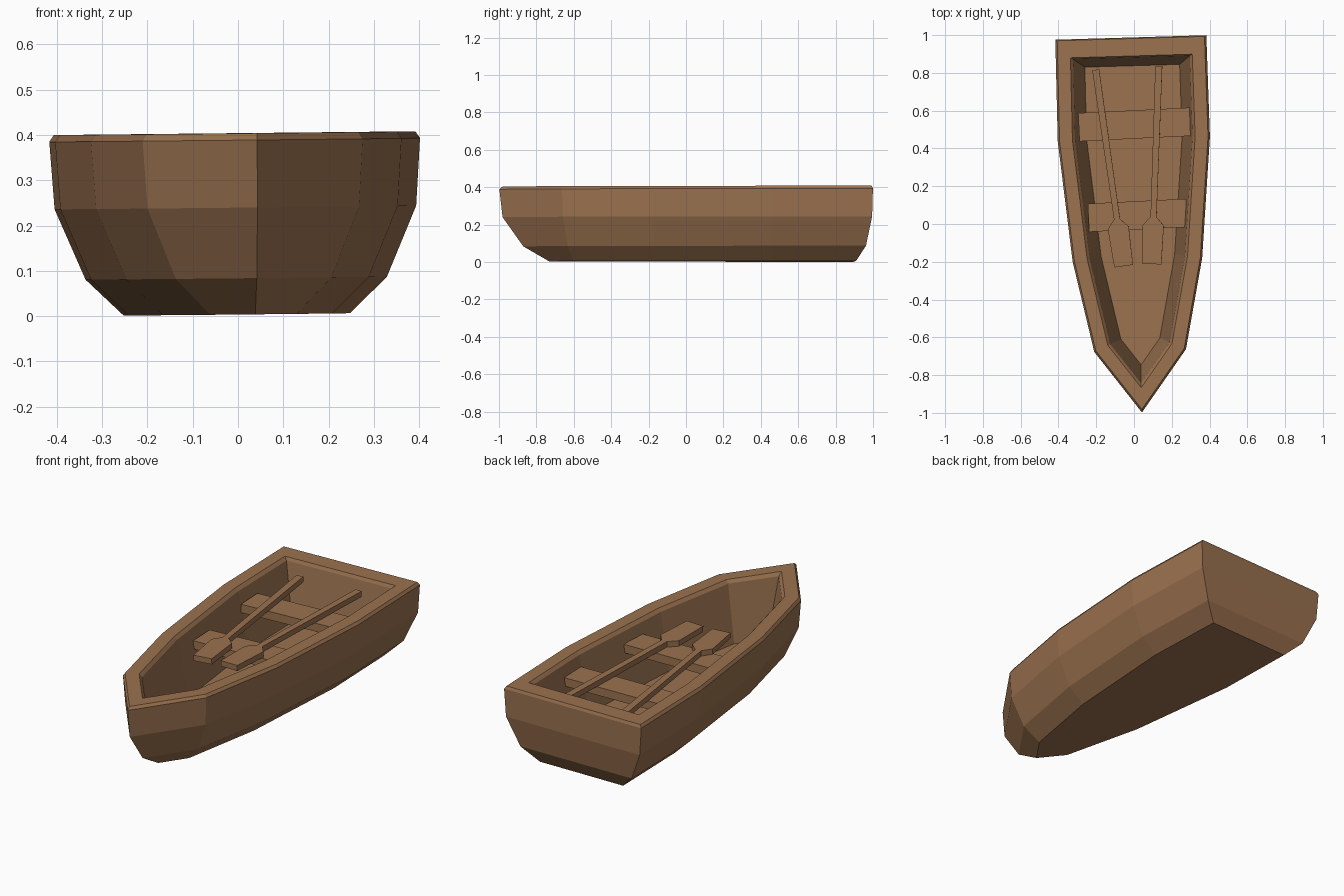
import bpy, bmesh, math
from mathutils import Vector

if "Cube" in bpy.data.objects:
    bpy.data.objects.remove(bpy.data.objects["Cube"])

TILT = math.radians(-0.6)   # the boat leans very slightly

wood = bpy.data.materials.new("wood")
wood.diffuse_color = (0.33, 0.17, 0.08, 1)
wood.use_nodes = True
wood.node_tree.nodes["Principled BSDF"].inputs["Base Color"].default_value = wood.diffuse_color


def loft(name, rings, location, turn):
    """Skin a stack of equal-length closed rings and cap both ends."""
    bm = bmesh.new()
    loops = [[bm.verts.new(p) for p in ring] for ring in rings]
    n = len(rings[0])
    for a, b in zip(loops, loops[1:]):
        for i in range(n):
            j = (i + 1) % n
            bm.faces.new((a[i], a[j], b[j], b[i]))
    bm.faces.new(loops[0])
    bm.faces.new(loops[-1])
    bmesh.ops.recalc_face_normals(bm, faces=bm.faces)
    mesh = bpy.data.meshes.new(name)
    bm.to_mesh(mesh)
    bm.free()
    mesh.materials.append(wood)
    obj = bpy.data.objects.new(name, mesh)
    obj.location = location
    obj.rotation_euler = (0, TILT, math.radians(turn))
    bpy.context.collection.objects.link(obj)
    return obj


def inset(points, dists):
    """Mitred inset of a counter-clockwise outline; dists[i] moves edge i."""
    lines = []
    for i, p in enumerate(points):
        d = (points[(i + 1) % len(points)] - p).normalized()
        lines.append((p + Vector((-d.y, d.x)) * dists[i], d))
    result = []
    for i in range(len(points)):
        (p, d), (q, e) = lines[i - 1], lines[i]
        t = (q - p).cross(e) / d.cross(e)
        result.append(p + d * t)
    return result


# Hull: plan outline, half of it mirrored
half = [(0.243, -0.67), (0.343, -0.19), (0.403, 0.45), (0.40, 0.988)]
outline = [Vector((0, -0.998))] + [Vector(p) for p in half]
outline += [Vector((-x, y)) for x, y in reversed(half)]

# Section: side inset, stern inset, height; outside bottom, over the rim, to the floor
section = [(0.158, 0.085, 0.002), (0.076, 0.035, 0.082), (0.010, 0.004, 0.238),
           (0.0, 0.0, 0.387), (0.010, 0.006, 0.402), (0.078, 0.098, 0.402),
           (0.092, 0.106, 0.385), (0.150, 0.150, 0.085)]
rings = []
for side, stern, z in section:
    dists = [side] * 9
    dists[4] = stern
    rings.append([(p.x, p.y, z) for p in inset(outline, dists)])
loft("hull", rings, (0.0165, 0, 0.002), 1.7)

# Seats: planks across the hull
for name, x, y, hw in (("rear_seat", 0.006, 0.527, 0.295),
                       ("front_seat", 0.022, 0.046, 0.26)):
    plank = [(-hw, -0.075), (hw, -0.075), (hw, 0.075), (-hw, 0.075)]
    loft(name, [[(px, py, z) for px, py in plank] for z in (0.28, 0.325)],
         (x, y, 0.002), 2.8)

# Oars: handle end at the local origin, blade towards -y, resting on the seats
oar_half = [(0.0185, 0), (0.016, -0.80), (0.056, -0.845), (0.050, -1.05)]
oar = [(-x, y) for x, y in oar_half] + list(reversed(oar_half))
for name, x, y, turn in (("left_oar", -0.199, 0.817, 8.1),
                         ("right_oar", 0.135, 0.837, -2.0)):
    loft(name, [[(px, py, z) for px, py in oar] for z in (0.325, 0.355)],
         (x, y, 0.002 + 0.0105 * x), turn)
